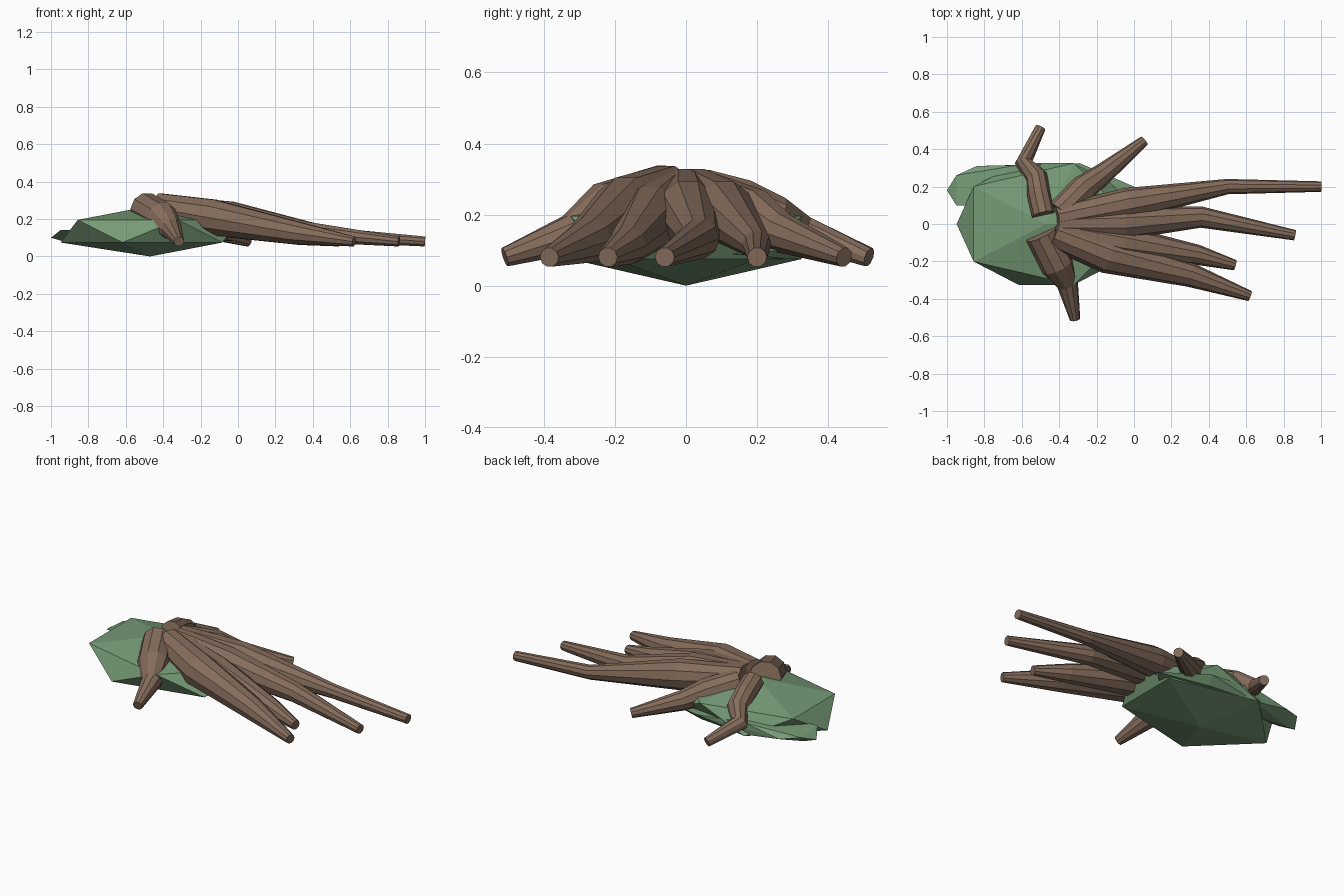
import bpy, bmesh
from mathutils import Vector, Matrix
from math import cos, sin, pi

if "Cube" in bpy.data.objects:
    bpy.data.objects.remove(bpy.data.objects["Cube"])


def material(name, rgb):
    m = bpy.data.materials.new(name)
    m.diffuse_color = (*rgb, 1)
    m.use_nodes = True
    m.node_tree.nodes["Principled BSDF"].inputs["Base Color"].default_value = m.diffuse_color
    return m


GREEN = material("moss_green", (0.18, 0.32, 0.18))
BROWN = material("bark_brown", (0.23, 0.15, 0.105))


def finish(bm, name, mat):
    bmesh.ops.recalc_face_normals(bm, faces=bm.faces)
    me = bpy.data.meshes.new(name)
    bm.to_mesh(me)
    bm.free()
    me.materials.append(mat)
    ob = bpy.data.objects.new(name, me)
    bpy.context.collection.objects.link(ob)
    return ob


def root(name, path, sides=10):
    """Tapered faceted tube through (x, y, z, radius) points."""
    bm = bmesh.new()
    pts = [Vector(p[:3]) for p in path]
    rings = []
    for i, p in enumerate(pts):
        before = (p - pts[i - 1]).normalized() if i else Vector()
        after = (pts[i + 1] - p).normalized() if i < len(pts) - 1 else Vector()
        t = (before + after).normalized()
        u = t.cross(Vector((0, 0, 1))).normalized()
        v = u.cross(t)
        r = path[i][3]
        rings.append([bm.verts.new(p + r * (cos(2 * pi * k / sides) * u + sin(2 * pi * k / sides) * v))
                      for k in range(sides)])
    for a, b in zip(rings, rings[1:]):
        for k in range(sides):
            j = (k + 1) % sides
            bm.faces.new((a[k], a[j], b[j], b[k]))
    bm.faces.new(rings[0])
    bm.faces.new(rings[-1])
    return finish(bm, name, BROWN)


# Main boulder: flattened icosahedron
bm = bmesh.new()
bmesh.ops.create_icosphere(bm, subdivisions=1, radius=1)
bmesh.ops.transform(bm, verts=bm.verts,
                    matrix=Matrix.Translation((-0.47, 0, 0.135)) @ Matrix.Diagonal((0.535, 0.382, 0.135, 1)))
finish(bm, "boulder", GREEN)

# Long low ledge along the back of the boulder
bm = bmesh.new()
for p in [(-1, .18, .1), (-.95, .26, .13), (-.95, .1, .14), (-.93, .2, .08), (-.84, .31, .11),
          (-.62, .315, .15), (-.6, .31, .075), (-.29, .325, .12), (-.3, .28, .075),
          (0, .2, .085), (-.1, .1, .09), (-.5, .1, .16)]:
    bm.verts.new(p)
bmesh.ops.convex_hull(bm, input=bm.verts)
loose = [v for v in bm.verts if not v.link_faces]
bmesh.ops.delete(bm, geom=loose, context='VERTS')
finish(bm, "rock_ledge", GREEN)

# Roots draped over the boulder
ROOTS = {
    "front_root_1": [(-.41, .03, .262, .07), (-.04, .105, .21, .088), (.5, .2, .115, .041), (1, .2, .08, .028)],
    "front_root_2": [(-.41, 0, .262, .07), (-.06, .005, .21, .09), (.36, .037, .132, .057), (.86, -.06, .08, .028)],
    "front_root_3": [(-.41, -.03, .262, .07), (-.06, -.1, .19, .092), (.34, -.165, .112, .054), (.54, -.22, .08, .028)],
    "front_root_4": [(-.43, -.05, .262, .08), (-.14, -.165, .21, .1), (.3, -.272, .128, .065), (.62, -.385, .08, .028)],
    "side_root_right": [(-.495, -.05, .255, .09), (-.41, -.22, .205, .09), (-.355, -.32, .145, .058),
                        (-.315, -.51, .08, .028)],
    "side_root_left": [(-.485, .05, .268, .062), (-.51, .16, .24, .062), (-.52, .25, .195, .06),
                       (-.59, .33, .15, .048), (-.5, .515, .08, .028)],
    "back_root": [(-.4, .06, .25, .07), (-.27, .19, .2, .075), (-.17, .265, .15, .058), (.055, .445, .08, .028)],
}
for name, path in ROOTS.items():
    root(name, path)
